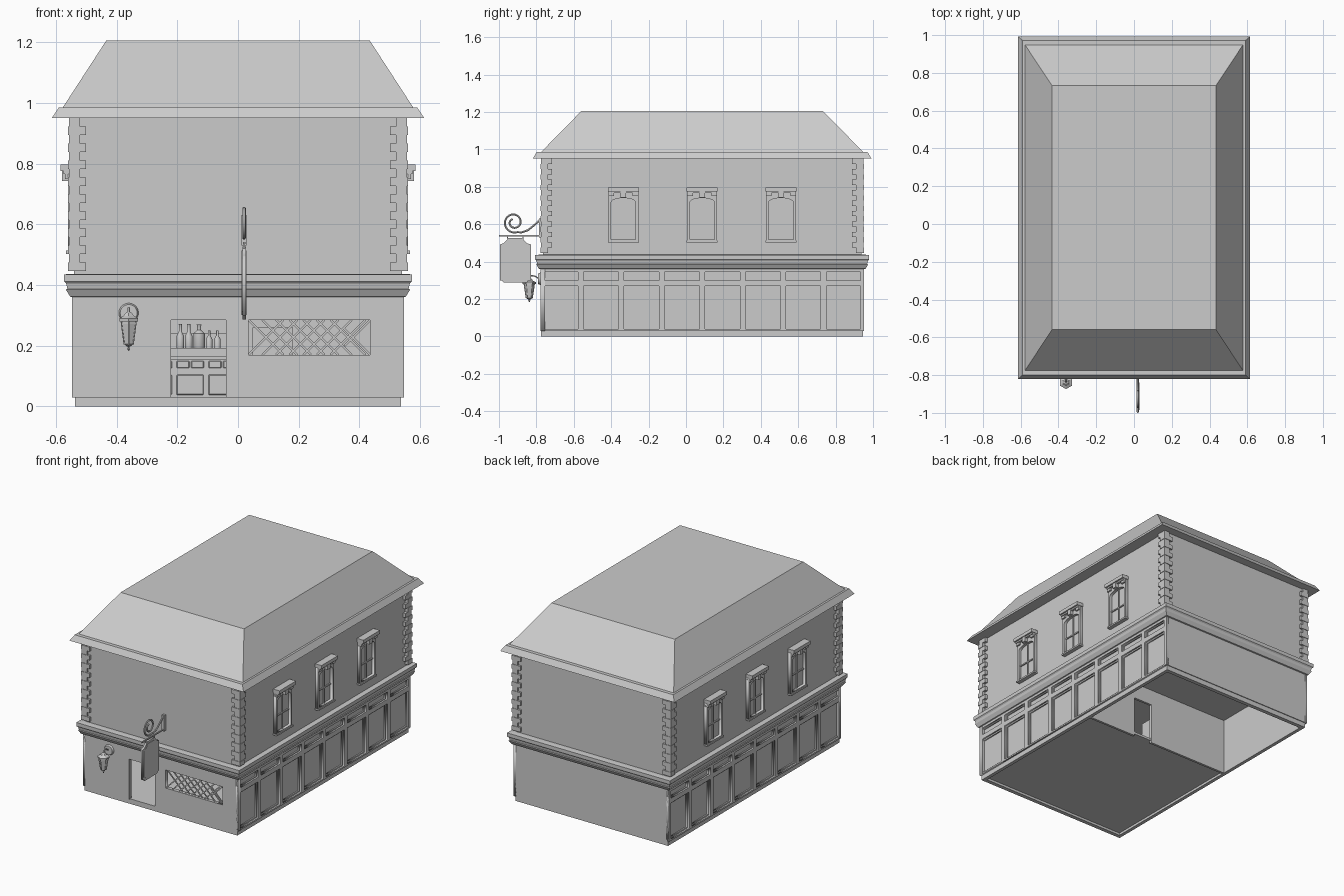
import bpy, bmesh, math
from mathutils import Matrix, Vector

if "Cube" in bpy.data.objects:
    bpy.data.objects.remove(bpy.data.objects["Cube"])

CY = 0.0865                      # centre of the building in y
FRONT, BACK = -0.779, 0.952      # ground floor wall faces
RX = math.radians(90)
TO_FRONT = Matrix.Rotation(RX, 4, 'X')                                # 2D (x, y) -> (x, z)
TO_SIDE = Matrix.Rotation(RX, 4, 'Z') @ Matrix.Rotation(RX, 4, 'X')   # 2D (x, y) -> (y, z)


def finish(name, bm, mirror=False, smooth=False):
    bmesh.ops.recalc_face_normals(bm, faces=bm.faces)
    me = bpy.data.meshes.new(name)
    bm.to_mesh(me)
    bm.free()
    ob = bpy.data.objects.new(name, me)
    bpy.context.collection.objects.link(ob)
    if mirror:
        ob.modifiers.new("mirror", 'MIRROR')
    if smooth:
        bpy.context.view_layer.objects.active = ob
        ob.select_set(True)
        bpy.ops.object.shade_smooth_by_angle(angle=math.radians(40))
        ob.select_set(False)
    return ob


def boxes(name, specs, mirror=False, bevel=0):
    """Each spec is (x0, x1, y0, y1, z0, z1)."""
    bm = bmesh.new()
    for x0, x1, y0, y1, z0, z1 in specs:
        m = Matrix.Translation(((x0+x1)/2, (y0+y1)/2, (z0+z1)/2)) @ Matrix.Diagonal((x1-x0, y1-y0, z1-z0, 1))
        bmesh.ops.create_cube(bm, size=1, matrix=m)
    ob = finish(name, bm, mirror)
    if bevel:
        b = ob.modifiers.new("bevel", 'BEVEL')
        b.width, b.segments = bevel, 1
    return ob


def rings(name, profile):
    """Stack of rectangles (half x, half y, z) around the building centre."""
    bm = bmesh.new()
    loops = [[bm.verts.new((sx*hx, CY+sy*hy, z)) for sx, sy in ((-1, -1), (1, -1), (1, 1), (-1, 1))]
             for hx, hy, z in profile]
    for a, b in zip(loops, loops[1:]):
        for i in range(4):
            bm.faces.new((a[i], a[(i+1) % 4], b[(i+1) % 4], b[i]))
    bm.faces.new(loops[0])
    bm.faces.new(loops[-1])
    return finish(name, bm)


def lathe(name, profile, places, n=10, smooth=True):
    bm = bmesh.new()
    for c in places:
        loops = [[bm.verts.new(Vector(c) + Vector((r*math.cos(t), r*math.sin(t), z)))
                  for t in (2*math.pi*(k+.5)/n for k in range(n))] for r, z in profile]
        for a, b in zip(loops, loops[1:]):
            for i in range(n):
                bm.faces.new((a[i], a[(i+1) % n], b[(i+1) % n], b[i]))
        bm.faces.new(loops[0])
        bm.faces.new(loops[-1])
    return finish(name, bm, smooth=smooth)


def curve_mesh(name, loops, dims, extrude=0, bevel=0, closed=True, matrix=None, mirror=False):
    cu = bpy.data.curves.new(name, 'CURVE')
    cu.dimensions, cu.extrude, cu.bevel_depth, cu.bevel_resolution = dims, extrude, bevel, 1
    if dims == '2D':
        cu.fill_mode = 'BOTH'
    else:
        cu.use_fill_caps = True
    for pts in loops:
        sp = cu.splines.new('POLY')
        sp.points.add(len(pts)-1)
        for p, q in zip(sp.points, pts):
            p.co = (*q, 1) if len(q) == 3 else (*q, 0, 1)
        sp.use_cyclic_u = closed
    tmp = bpy.data.objects.new(name + "_path", cu)
    bpy.context.collection.objects.link(tmp)
    bpy.context.view_layer.update()
    me = bpy.data.meshes.new_from_object(tmp.evaluated_get(bpy.context.evaluated_depsgraph_get()))
    bpy.data.objects.remove(tmp)
    bm = bmesh.new()
    bm.from_mesh(me)
    bmesh.ops.remove_doubles(bm, verts=bm.verts, dist=1e-5)
    if matrix:
        bm.transform(matrix)
    return finish(name, bm, mirror, smooth=dims == '3D')


def plate(name, loops, lo, hi, side=False, mirror=False):
    """Flat outline with holes; lo..hi is its extent in x (side) or y (front)."""
    mid = (lo+hi)/2
    m = Matrix.Translation((mid, 0, 0)) @ TO_SIDE if side else Matrix.Translation((0, mid, 0)) @ TO_FRONT
    return curve_mesh(name, loops, '2D', extrude=(hi-lo)/2, matrix=m, mirror=mirror)


def rect(a0, a1, b0, b1):
    return [(a0, b0), (a1, b0), (a1, b1), (a0, b1)]


# main masses
rings("roof", [(.613, .906, .95), (.59, .885, .985), (.577, .862, .985), (.434, .646, 1.205)])
rings("upper_floor_walls", [(.54, .852, .43), (.54, .852, .955)])
rings("cornice", [(.547, .866, .36), (.553, .874, .362), (.567, .887, .385), (.562, .882, .387),
                  (.566, .886, .405), (.573, .893, .412), (.573, .893, .435), (.55, .87, .437)])

# ground floor shell, plinth, partition, floor
boxes("back_wall", [(-.547, .547, BACK-.02, BACK, .03, .362)])
boxes("plinth", [(-.537, .537, BACK-.03, BACK-.005, 0, .032), (-.537, .537, FRONT+.005, FRONT+.03, 0, .032)])
boxes("side_plinth", [(.515, .537, FRONT+.005, BACK-.005, 0, .032)], mirror=True)
boxes("bar_floor", [(-.52, .52, FRONT+.02, .215, .015, .03)])
boxes("partition", [(-.53, .05, .205, .22, 0, .362), (.18, .53, .205, .22, 0, .362), (.05, .18, .205, .22, .26, .362)])
plate("front_wall", [[(-.547, .03), (-.22, .03), (-.22, .285), (-.04, .285), (-.04, .03), (.547, .03),
                      (.547, .362), (-.547, .362)], rect(.035, .435, .17, .285)], FRONT, FRONT+.025)

# panelled side walls: two stepped frames over a backing
boxes("side_backing", [(.515, .53, FRONT, BACK, .03, .362)], mirror=True)
for name, g, lo, hi in (("panel_frame", 0, .537, .547), ("panel_moulding", .009, .53, .5375)):
    holes = []
    for i in range(8):
        c = FRONT + .108 + .2164*i
        holes += [rect(c-.093+g, c+.093-g, .04+g, .27-g), rect(c-.093+g, c+.093-g, .3+g*.7, .345-g*.7)]
    plate(name, [rect(FRONT, BACK, .03, .362)] + holes, lo, hi, side=True, mirror=True)

# corner quoins, alternating long and short
q = []
N, Z0, Z1 = 18, .447, .95
h = (Z1-Z0)/N
for k in range(N):
    wx, wy, o = (.06, .042, 0) if k % 2 == 0 else (.037, .06, .003)
    z = Z0 + k*h
    y0, y1 = CY-.865+o, CY+.865-o
    q += [(.56-o-wx, .56-o, y0, y0+wy, z, z+h), (.56-o-wx, .56-o, y1-wy, y1, z, z+h)]
boxes("quoins", q, mirror=True)

# upper windows
for i in range(3):
    c = CY + .4215*(i-1)
    arch = [(c+.066*math.cos(t), .716+.024*math.sin(t)) for t in (math.pi*k/12 for k in range(13))]
    plate(f"window_frame_{i}", [rect(c-.08, c+.08, .505, .785), [(c-.066, .517), (c+.066, .517)] + arch],
          .53, .56, side=True, mirror=True)
    boxes(f"window_glazing_{i}", [(.538, .542, c-.07, c+.07, .51, .742), (.54, .549, c-.004, c+.004, .515, .74),
                                  (.54, .549, c-.067, c+.067, .612, .62)], mirror=True)
    boxes(f"window_header_{i}", [(.54, .585, c-.083, c+.083, .775, .797), (.54, .575, c-.08, c+.08, .766, .775),
                                 (.54, .58, c-.014, c+.014, .742, .775),
                                 (.54, .57, c-.08, c-.05, .75, .77), (.54, .57, c+.05, c+.08, .75, .77)], mirror=True)
    boxes(f"window_sill_{i}", [(.54, .566, c-.083, c+.083, .503, .513)], mirror=True)

# diagonal lattice in the front window
X0, X1, ZA, ZB = .035, .435, .17, .285
bm = bmesh.new()
for s in (1, -1):
    for k in range(-4, 14):
        xa = X0 + .045*k - (0 if s > 0 else -.115)
        t0, t1 = sorted(((X0-xa)/s, (X1-xa)/s))
        t0, t1 = max(t0, 0), min(t1, ZB-ZA)
        if t1 - t0 > .004:
            m = (t0+t1)/2
            mat = (Matrix.Translation((xa+s*m, FRONT+.012+.002*s, ZA+m)) @ Matrix.Rotation(-s*math.pi/4, 4, 'Y')
                   @ Matrix.Rotation(RX, 4, 'Y') @ Matrix.Diagonal(((t1-t0)*1.414, .005, .007, 1)))
            bmesh.ops.create_cube(bm, size=1, matrix=mat)
finish("window_lattice", bm)

# bar counter with drawers and door panels
boxes("bar_counter", [(-.42, .42, -.2, -.1, .03, .155), (-.43, .43, -.215, -.09, .155, .166)])
fronts = []
for k in range(8):
    x = -.42 + .105*k
    fronts += [(x+.008, x+.05, -.205, -.2, .126, .15), (x+.056, x+.098, -.205, -.2, .126, .15),
               (x+.008, x+.097, -.206, -.2, .038, .105)]
boxes("counter_fronts", fronts, bevel=.003)

# back bar shelf and bottles
boxes("back_bar", [(-.42, .02, .1, .205, .03, .192), (-.42, .02, .19, .205, .192, .24)])
bottle = [(.012, 0), (.013, .003), (.013, .04), (.005, .055), (.005, .078), (.006, .08)]
jug = [(.018, 0), (.02, .004), (.02, .048), (.007, .06), (.007, .074), (.009, .078)]
small = [(.011, 0), (.011, .03), (.004, .042), (.004, .058)]
lathe("tall_bottles", bottle, [(x, .14, .192) for x in (-.19, -.162, -.34, -.02)])
lathe("wide_bottles", jug, [(x, .14, .192) for x in (-.128, -.28)])
lathe("small_bottles", small, [(x, .14, .192) for x in (-.095, -.068, -.24, -.37)])

# wall lantern
LX, LY = -.36, -.838
lathe("lantern_glass", [(.006, .2), (.016, .205), (.027, .272), (.027, .28)], [(LX, LY, 0)], 6, False)
lathe("lantern_cap", [(.035, .28), (.036, .29), (.02, .298), (.012, .308), (.004, .312)], [(LX, LY, 0)], 6, False)
lathe("lantern_tip", [(.001, .183), (.006, .19), (.003, .195), (.014, .203), (.014, .207)], [(LX, LY, 0)], 6, False)
ribs = [[(LX+r*math.cos(a), LY+r*math.sin(a), z) for r, z in ((.017, .204), (.0285, .28))]
        for a in (math.pi*(k+.5)/3 for k in range(6))]
curve_mesh("lantern_ribs", ribs, '3D', bevel=.002, closed=False)
bm = bmesh.new()
bmesh.ops.create_cone(bm, cap_ends=True, segments=20, radius1=.033, radius2=.028, depth=.012,
                      matrix=Matrix.Translation((LX, FRONT-.005, .308)) @ TO_FRONT)
finish("lantern_wall_plate", bm, smooth=True)
arm = [(LX, FRONT-.005, .308), (LX, FRONT-.03, .323), (LX, LY+.01, .325), (LX, LY, .31)]
curve_mesh("lantern_arm", [arm], '3D', bevel=.004, closed=False)

# hanging sign on a scrolled bracket
SX = .02
corner = [(.0, .3), (.012, .3), (.02, .287), (.0825, .287)]
half = corner[::-1] + [(.0, .492), (.02, .498), (.034, .512), (.045, .527), (.0825, .53)]
outline = [(-.995+a, b) for a, b in half] + [(-.83-a, b) for a, b in half[::-1]]
plate("sign_board", [outline[:8] + outline[10:-1]], SX-.006, SX+.006, side=True)
inner = [(-.9125+(a+.9125)*.88, .41+(b-.41)*.88) for a, b in outline[:8] + outline[10:-1]]
plate("sign_field", [inner], SX-.008, SX+.008, side=True)
boxes("sign_bar", [(SX-.004, SX+.004, -1, FRONT+.01, .535, .542), (SX-.008, SX+.008, FRONT-.006, FRONT+.04, .53, .63),
                   (SX-.003, SX+.003, -.957, -.951, .52, .54), (SX-.003, SX+.003, -.874, -.868, .52, .54)])
spiral = [(SX, -.775, .628), (SX, -.81, .596), (SX, -.845, .568), (SX, -.88, .556)]
for k in range(37):
    a = math.radians(-70 - 15*k)
    r = .056 - .038*k/36
    spiral.append((SX, -.92 + r*math.cos(a), .61 + r*math.sin(a)))
curve_mesh("sign_scroll", [spiral], '3D', bevel=.006, closed=False)
